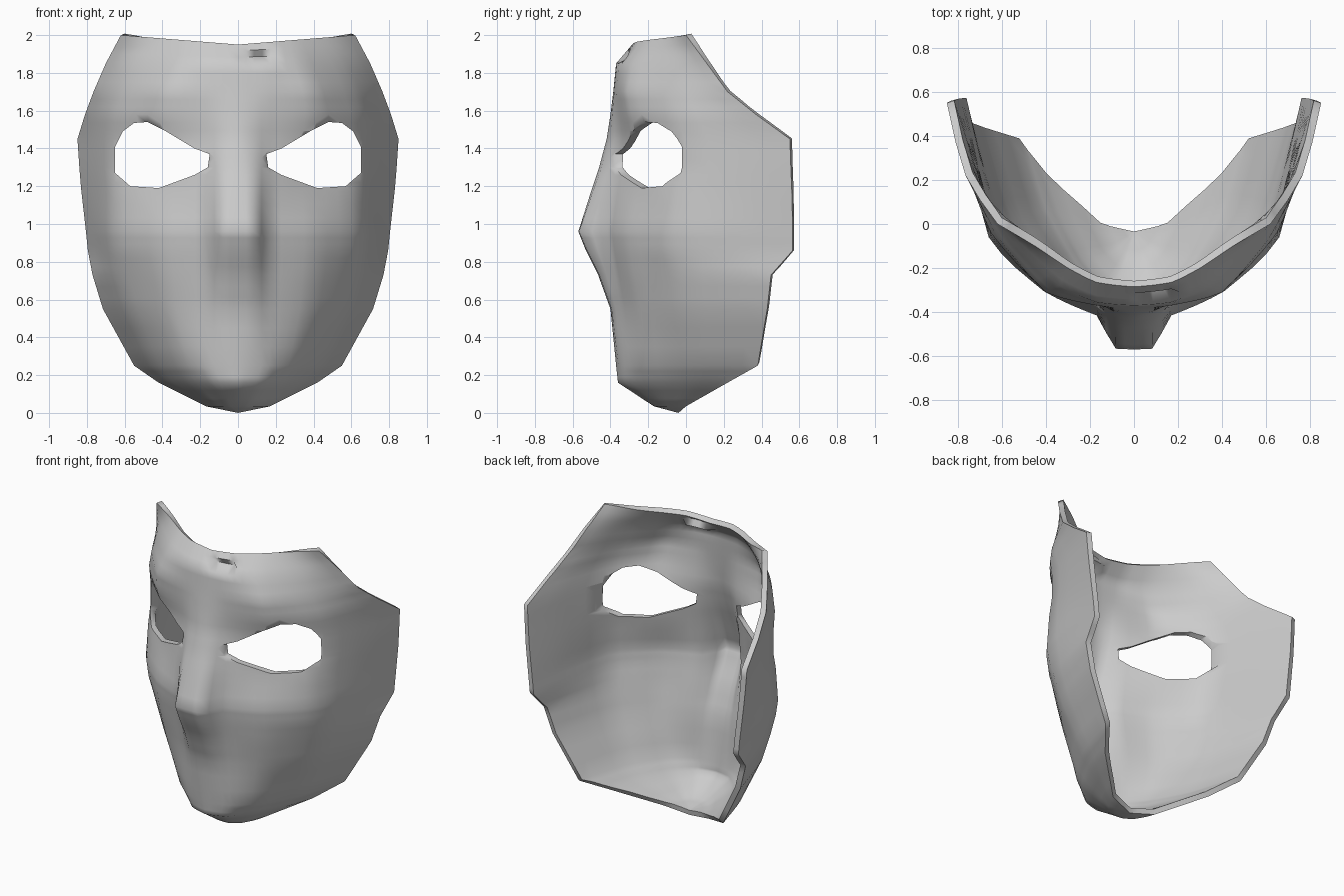
import bpy, bmesh, math

if "Cube" in bpy.data.objects:
    bpy.data.objects.remove(bpy.data.objects["Cube"])

grey = bpy.data.materials.new("plain grey")
grey.diffuse_color = (0.6, 0.6, 0.6, 1)
grey.use_nodes = True
grey.node_tree.nodes["Principled BSDF"].inputs["Base Color"].default_value = grey.diffuse_color

# Half cross-sections: z, centre y, nose height, y beside nose, then brow/cheek, temple and rim (x, y)
ROWS = [
    (2.00, -.285, 0,  -.265, .30, -.20, .45, -.10, .62, .00),
    (1.85, -.37, 0,   -.355, .34, -.28, .55, -.08, .70, .11),
    (1.70, -.385, 0,  -.37, .40, -.31, .61, -.07, .765, .22),
    (1.58, -.39, .01, -.365, .42, -.29, .65, -.04, .81, .37),
    (1.45, -.40, .02, -.355, .40, -.26, .66, -.01, .85, .55),
    (1.30, -.41, .05, -.37, .40, -.23, .66, -.01, .84, .555),
    (1.18, -.42, .08, -.39, .40, -.25, .65, -.05, .83, .56),
    (0.96, -.43, .14, -.415, .41, -.305, .66, -.06, .805, .565),
    (0.86, -.42, .11, -.40, .41, -.295, .65, -.05, .795, .565),
    (0.73, -.395, .07, -.375, .40, -.275, .63, -.02, .77, .45),
    (0.55, -.365, .035, -.345, .38, -.24, .58, .00, .715, .43),
    (0.25, -.36, .01, -.325, .30, -.21, .45, .05, .55, .38),
    (0.16, -.36, 0,   -.32, .25, -.18, .36, .04, .42, .22),
    (0.035, -.17, 0,  -.165, .11, -.12, .15, -.05, .17, .00)]
TIP = (0, -.04, 0, -.04, 0, -.04, 0, -.04, 0, -.04)


def curve(pts, steps):
    """Half-rounded polyline: the mean of a straight and a Catmull-Rom path."""
    p = [(-pts[1][0], pts[1][1])] + pts
    p.append(tuple(2 * a - b for a, b in zip(pts[-1], pts[-2])))
    out = []
    for i in range(1, len(p) - 2):
        for s in range(steps):
            t = s / steps
            out.append(tuple(.25 * (2 * b + (c - a) * t + (2 * a - 5 * b + 4 * c - d) * t * t
                                    + (3 * b - a - 3 * c + d) * t ** 3) + .5 * (b + (c - b) * t)
                             for a, b, c, d in zip(*p[i - 1:i + 3])))
    return out + [pts[-1]]


def section(r):
    z, y0, nose, y1, x2, y2, x3, y3, x4, y4 = r
    half = curve([(0, y0), (min(.17, .3 * x4), y1), (x2, y2), (x3, y3), (x4, y4)], 4)
    pts = []
    for x, y in half:
        y -= nose * min(1, max(0, (.17 - x) / .085))            # flat-topped nose
        sag = .05 * max(0, 1 - x / .62) * max(0, (z - 1.85) / .15)  # dipped top edge
        pts.append((x, y, z - sag))
    return [(-x, y, z) for x, y, z in pts[:0:-1]] + pts


def link(bm, name):
    me = bpy.data.meshes.new(name)
    bm.to_mesh(me)
    bm.free()
    ob = bpy.data.objects.new(name, me)
    bpy.context.collection.objects.link(ob)
    me.materials.append(grey)
    return ob


# Face shell lofted through the sections
rows = []
allrows = ROWS + [TIP]
for a, b in zip(allrows, allrows[1:]):
    for s in range(3):
        rows.append(section([u + (v - u) * s / 3 for u, v in zip(a, b)]))
rows.append(section(TIP))
# small dent below the forehead edge
rows[2] = [(x, y + (.05 if .03 < x < .18 else 0), z) for x, y, z in rows[2]]
bm = bmesh.new()
grid = [[bm.verts.new(p) for p in r] for r in rows]
for r, q in zip(grid, grid[1:]):
    for j in range(len(r) - 1):
        bm.faces.new((r[j], q[j], q[j + 1], r[j + 1]))
bmesh.ops.remove_doubles(bm, verts=bm.verts, dist=.0005)
mask = link(bm, "mask_shell")

# Eye openings cut straight through
EYE = [(.15, 1.37), (.23, 1.40), (.38, 1.49), (.48, 1.54), (.55, 1.535), (.61, 1.49), (.65, 1.41),
       (.65, 1.27), (.57, 1.20), (.42, 1.19), (.23, 1.26), (.16, 1.30)]
bm = bmesh.new()
for side in (-1, 1):
    f = bm.faces.new([bm.verts.new((side * x, -1, z)) for x, z in EYE])
    ext = bmesh.ops.extrude_face_region(bm, geom=[f])
    for v in ext["geom"]:
        if isinstance(v, bmesh.types.BMVert):
            v.co.y = .9
bmesh.ops.recalc_face_normals(bm, faces=bm.faces)
cutter = link(bm, "eye_cutter")
cutter.hide_render = True

solid = mask.modifiers.new("thickness", 'SOLIDIFY')
solid.thickness = .035
solid.offset = -1
cut = mask.modifiers.new("eyes", 'BOOLEAN')
cut.operation = 'DIFFERENCE'
cut.solver = 'EXACT'
cut.object = cutter
bpy.context.view_layer.objects.active = mask
mask.select_set(True)
for m in ("thickness", "eyes"):
    bpy.ops.object.modifier_apply(modifier=m)
bpy.data.objects.remove(cutter)
bpy.ops.object.shade_smooth_by_angle(angle=math.radians(65))
